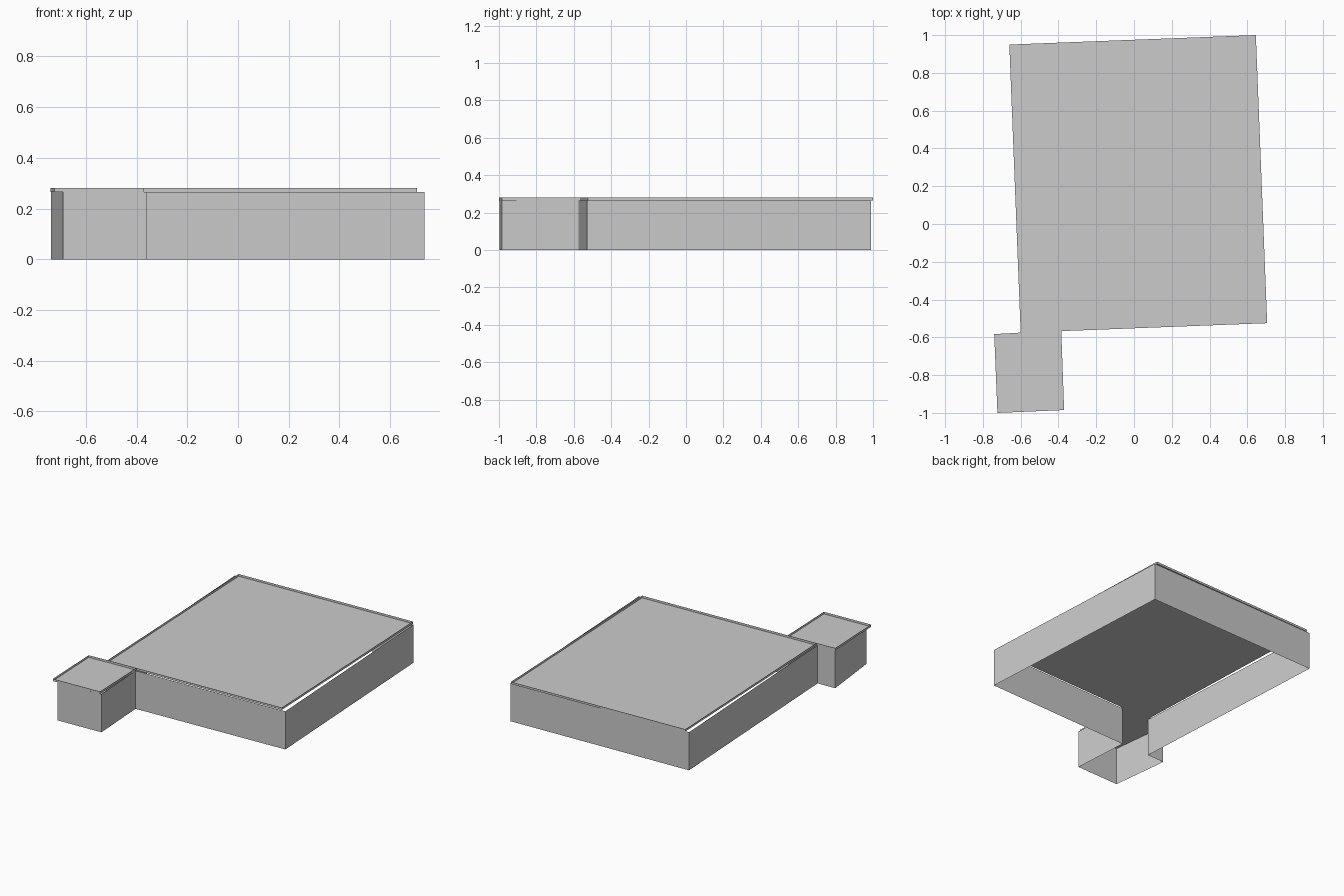
import bpy, bmesh

if "Cube" in bpy.data.objects:
    bpy.data.objects.remove(bpy.data.objects["Cube"])

WALL_TOP, LIP_TOP = 0.265, 0.28


def make_object(name, bm):
    mesh = bpy.data.meshes.new(name)
    bm.to_mesh(mesh)
    bm.free()
    obj = bpy.data.objects.new(name, mesh)
    bpy.context.collection.objects.link(obj)


def band(bm, outline, z0, z1):
    """Thin vertical sheet following a closed outline."""
    low = [bm.verts.new((x, y, z0)) for x, y in outline]
    high = [bm.verts.new((x, y, z1)) for x, y in outline]
    for i in range(len(outline)):
        j = (i + 1) % len(outline)
        bm.faces.new((low[i], low[j], high[j], high[i]))
    return low


def roof(name, outline):
    """Flat deck with a raised rim around it."""
    bm = bmesh.new()
    bm.faces.new(band(bm, outline, WALL_TOP, LIP_TOP))
    make_object(name, bm)


# Outer walls: one continuous, open-bottomed shell (counter-clockwise)
walls = [(-0.69, -0.998), (-0.36, -0.985), (-0.385, -0.575), (0.735, -0.53),
         (0.655, 0.99), (-0.685, 0.945), (-0.605, -0.58), (-0.737, -0.585)]
bm = bmesh.new()
band(bm, walls, 0, WALL_TOP)
make_object("walls", bm)

# Main hall roof, slightly turned against the walls
roof("main_roof", [(-0.60, -0.575), (-0.385, -0.567), (0.705, -0.525),
                   (0.645, 1.0), (-0.66, 0.95)])

# Entrance annex roof
roof("annex_roof", [(-0.723, -1.0), (-0.37, -0.985), (-0.385, -0.567),
                    (-0.60, -0.575), (-0.74, -0.583)])
